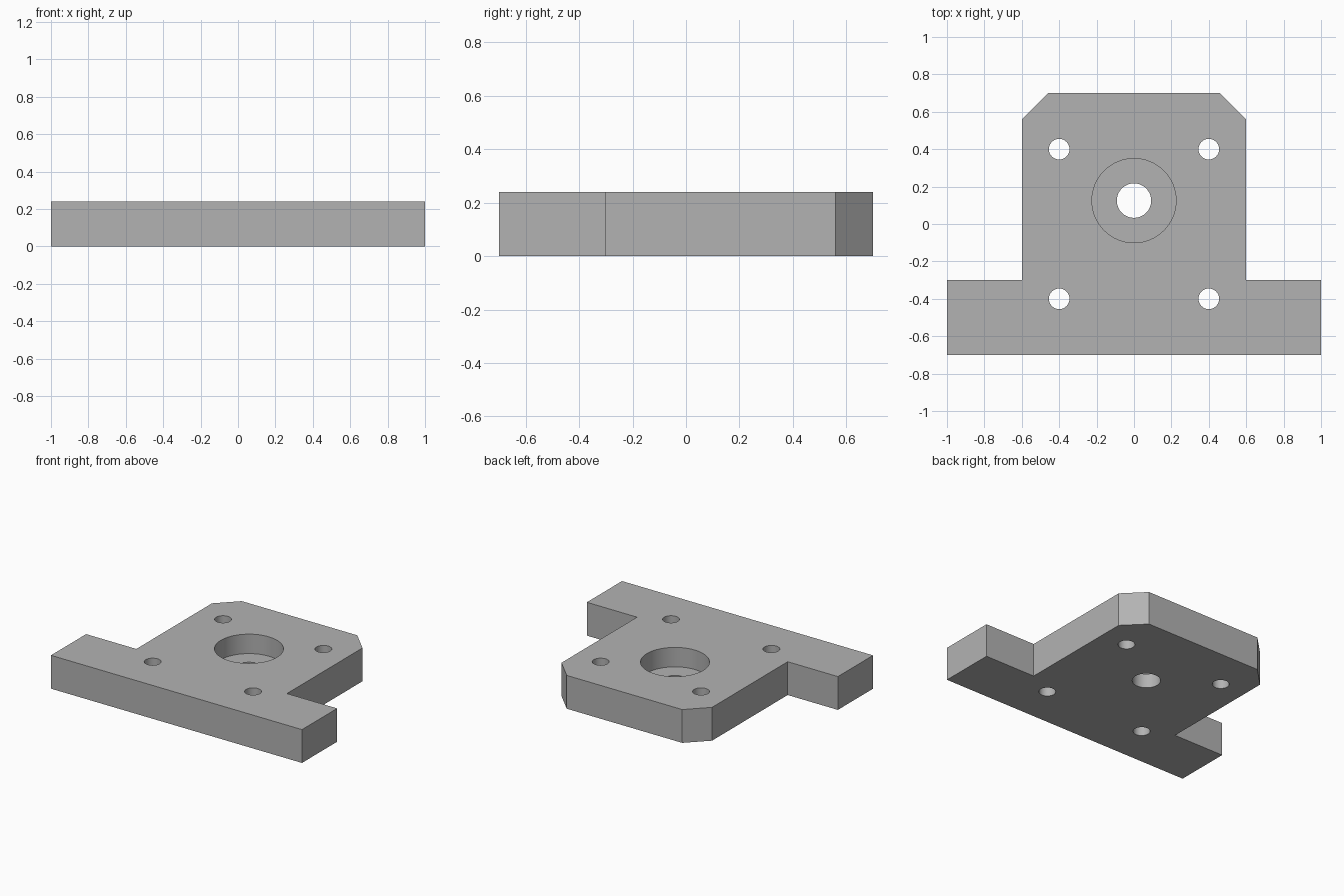
import bpy
import bmesh
import math

cube = bpy.data.objects.get("Cube")
if cube:
    bpy.data.objects.remove(cube, do_unlink=True)

THICKNESS = 0.24
BORE_DEPTH = 0.14
BORE_Y = 0.125

grey = bpy.data.materials.new("machined grey")
grey.use_nodes = True
colour = (0.45, 0.45, 0.45, 1)
grey.diffuse_color = colour
grey.node_tree.nodes["Principled BSDF"].inputs["Base Color"].default_value = colour


def extruded_plate(name, outline, height):
    """Extrude a flat outline upward from z = 0."""
    bm = bmesh.new()
    face = bm.faces.new([bm.verts.new((x, y, 0)) for x, y in outline])
    top = bmesh.ops.extrude_face_region(bm, geom=[face])["geom"]
    verts = [v for v in top if isinstance(v, bmesh.types.BMVert)]
    bmesh.ops.translate(bm, verts=verts, vec=(0, 0, height))
    bmesh.ops.recalc_face_normals(bm, faces=bm.faces)
    mesh = bpy.data.meshes.new(name)
    bm.to_mesh(mesh)
    bm.free()
    mesh.materials.append(grey)
    obj = bpy.data.objects.new(name, mesh)
    bpy.context.collection.objects.link(obj)
    return obj


def drill(target, name, x, y, radius, bottom):
    """Cut a round hole from above the plate down to the bottom height."""
    top = THICKNESS + 0.1
    bpy.ops.mesh.primitive_cylinder_add(
        vertices=64, radius=radius, depth=top - bottom,
        location=(x, y, (top + bottom) / 2))
    cutter = bpy.context.object
    cutter.name = name
    cutter.hide_render = True
    cutter.data.materials.append(grey)
    cut = target.modifiers.new(name, "BOOLEAN")
    cut.operation = "DIFFERENCE"
    cut.solver = "EXACT"
    cut.object = cutter
    bpy.context.view_layer.objects.active = target
    bpy.ops.object.modifier_apply(modifier=cut.name)
    bpy.data.objects.remove(cutter, do_unlink=True)


# Plate with side ears at the front and chamfered back corners
half = [(1, -0.7), (1, -0.3), (0.6, -0.3), (0.6, 0.56), (0.46, 0.7)]
outline = half + [(-x, y) for x, y in reversed(half)]
plate = extruded_plate("mounting_plate", outline, THICKNESS)

# Four mounting holes
for x in (-0.4, 0.4):
    for y in (-0.4, 0.4):
        drill(plate, "mounting_hole_cutter", x, y, 0.055, -0.1)

# Stepped centre bore
drill(plate, "counterbore_cutter", 0, BORE_Y, 0.225, THICKNESS - BORE_DEPTH)
drill(plate, "through_bore_cutter", 0, BORE_Y, 0.092, -0.1)

# Smooth hole walls, sharp plate edges
bpy.ops.object.select_all(action="DESELECT")
plate.select_set(True)
bpy.context.view_layer.objects.active = plate
bpy.ops.object.shade_smooth_by_angle(angle=math.radians(30))
